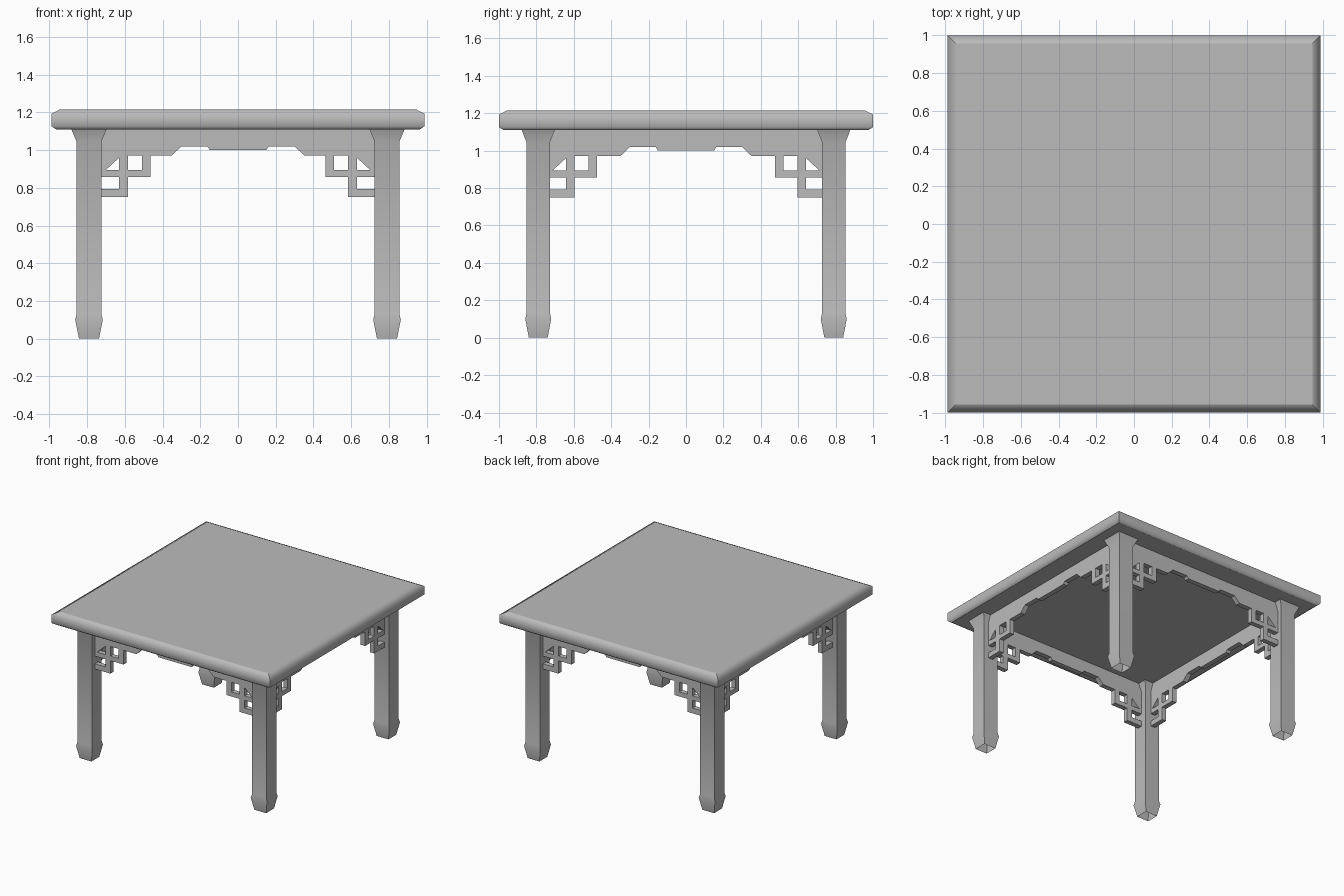
import bpy, bmesh
from math import radians, pi

cube = bpy.data.objects.get("Cube")
if cube:
    bpy.data.objects.remove(cube, do_unlink=True)

grey = bpy.data.materials.new("plain_grey")
grey.use_nodes = True
grey.diffuse_color = (0.5, 0.5, 0.5, 1)
grey.node_tree.nodes["Principled BSDF"].inputs["Base Color"].default_value = (0.5, 0.5, 0.5, 1)


def loft(name, rings, cap_bottom=True):
    """Join rectangular rings (half x, half y, z) into one object."""
    bm = bmesh.new()
    loops = [[bm.verts.new((sx * hx, sy * hy, z))
              for sx, sy in ((-1, -1), (1, -1), (1, 1), (-1, 1))]
             for hx, hy, z in rings]
    for low, high in zip(loops, loops[1:]):
        for i in range(4):
            j = (i + 1) % 4
            bm.faces.new((low[i], low[j], high[j], high[i]))
    bm.faces.new(loops[-1])
    if cap_bottom:
        bm.faces.new(loops[0][::-1])
    # Corners and the outermost rings stay sharp, the rest is smooth
    ends = (rings[0][2], rings[-1][2])
    for face in bm.faces:
        face.smooth = True
    for edge in bm.edges:
        za, zb = (v.co.z for v in edge.verts)
        end_ring = any(abs(za - z) < 1e-5 for z in ends)
        edge.smooth = abs(za - zb) < 1e-5 and not end_ring
    mesh = bpy.data.meshes.new(name)
    bm.to_mesh(mesh)
    bm.free()
    mesh.materials.append(grey)
    obj = bpy.data.objects.new(name, mesh)
    bpy.context.collection.objects.link(obj)
    return obj


# Square top with a rounded edge
loft("table_top", [(0.965, 0.975, 1.11), (0.988, 1.0, 1.126),
                   (0.988, 1.0, 1.193), (0.945, 0.957, 1.215)])

# Four legs with flared shoulders and open, tapered feet
LEG = 0.79
leg_profile = [(0.053, 0), (0.073, 0.1), (0.066, 0.13), (0.066, 1.045), (0.093, 1.11)]
for x, side in ((-1, "right"), (1, "left")):
    for y, end in ((-1, "front"), (1, "back")):
        leg = loft(f"{end}_{side}_leg", [(h, h * 0.95, z) for h, z in leg_profile], False)
        leg.location = (x * LEG, y * LEG, 0)

# Apron outline, from the middle out to one leg
half_outline = [(0.15, 1.0), (0.162, 1.02), (0.3, 1.02), (0.35, 0.972), (0.465, 0.972),
                (0.465, 0.856), (0.584, 0.856), (0.584, 0.75), (0.74, 0.75), (0.74, 0.793),
                (0.63, 0.793), (0.63, 0.856), (0.74, 0.856), (0.74, 1.112)]
square_hole = [(0.51, 0.893), (0.584, 0.893), (0.584, 0.972), (0.51, 0.972)]
corner_hole = [(0.63, 0.893), (0.702, 0.893), (0.63, 0.96)]


def mirrored(points):
    return [(-x, z) for x, z in reversed(points)]


def apron(name, location, turn, shift):
    """Flat panel with fretwork corners, cut from a filled curve."""
    curve = bpy.data.curves.new(name, "CURVE")
    curve.dimensions = "2D"
    curve.fill_mode = "BOTH"
    curve.extrude = 0.02
    moved = [[(x + shift if 0.4 < x < 0.72 else x, z) for x, z in p]
             for p in (half_outline, square_hole, corner_hole)]
    loops = [mirrored(moved[0]) + moved[0]]
    for hole in moved[1:]:
        loops += [hole, mirrored(hole)]
    for points in loops:
        spline = curve.splines.new("POLY")
        spline.points.add(len(points) - 1)
        for point, (x, z) in zip(spline.points, points):
            point.co = (x, z, 0, 1)
        spline.use_cyclic_u = True
    curve.materials.append(grey)
    obj = bpy.data.objects.new(name, curve)
    bpy.context.collection.objects.link(obj)
    obj.location = location
    obj.rotation_euler = (pi / 2, 0, turn)
    bpy.ops.object.select_all(action="DESELECT")
    obj.select_set(True)
    bpy.context.view_layer.objects.active = obj
    bpy.ops.object.convert(target="MESH")
    bpy.ops.object.shade_smooth_by_angle(angle=radians(20))


APRON = 0.795
apron("front_apron", (0, -APRON, 0), 0, 0)
apron("back_apron", (0, APRON, 0), pi, 0)
apron("right_apron", (-APRON, 0, 0), -pi / 2, 0.012)
apron("left_apron", (APRON, 0, 0), pi / 2, 0.012)
